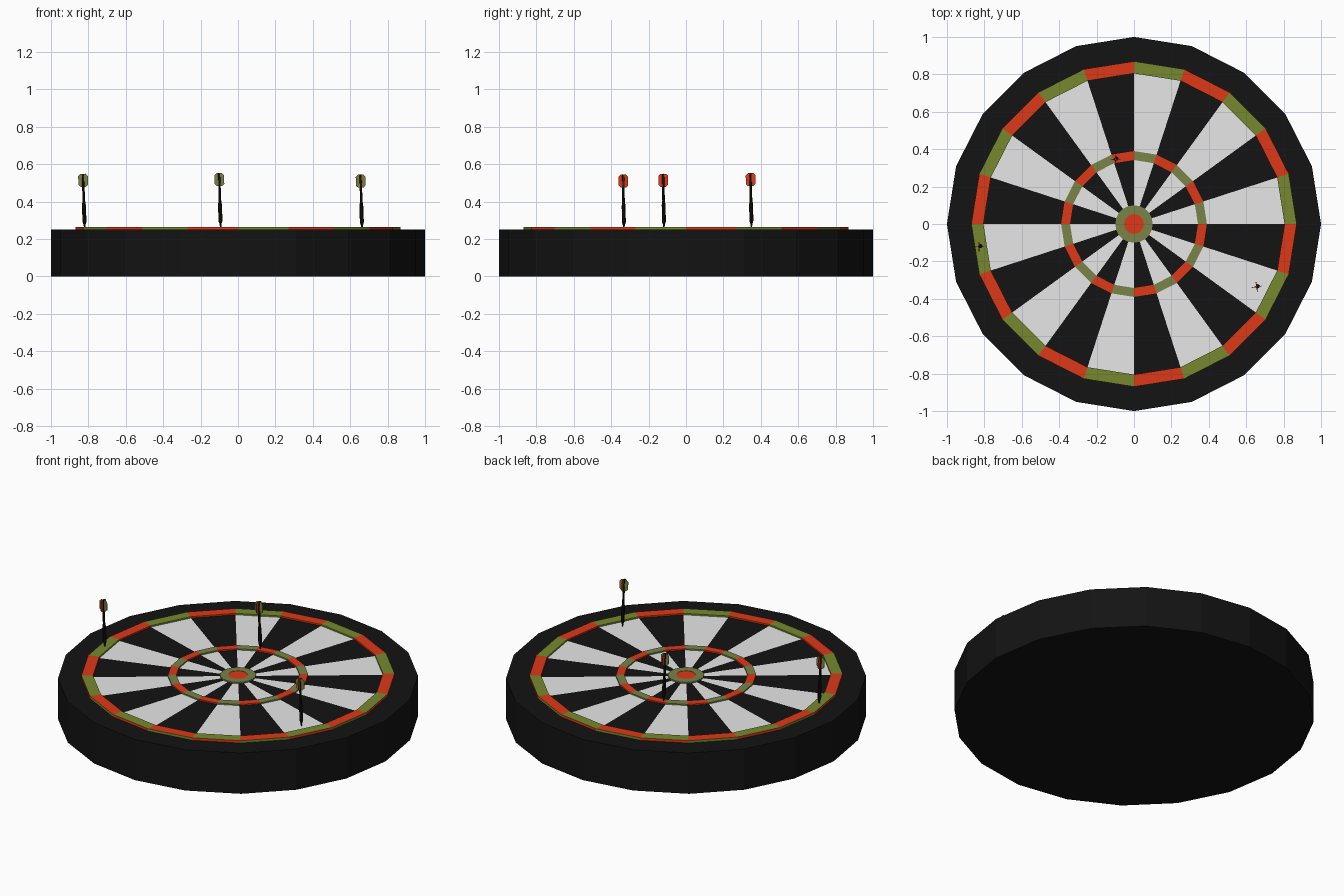
import bpy, bmesh, math
from mathutils import Matrix, Vector

if "Cube" in bpy.data.objects:
    bpy.data.objects.remove(bpy.data.objects["Cube"])

N = 20  # sectors


def mat(name, rgb):
    m = bpy.data.materials.new(name)
    m.diffuse_color = (*rgb, 1)
    m.use_nodes = True
    m.node_tree.nodes["Principled BSDF"].inputs["Base Color"].default_value = m.diffuse_color
    return m


BLACK = mat("black", (0.0065, 0.0065, 0.0065))
WHITE = mat("white", (0.8, 0.8, 0.8))
RED = mat("red", (0.72, 0.04, 0.008))
GREEN = mat("green", (0.18, 0.25, 0.027))
OLIVE = mat("olive_green", (0.19, 0.23, 0.062))
DARK = mat("dart_dark", (0.008, 0.006, 0.004))


def make(name, bm, mats):
    bmesh.ops.recalc_face_normals(bm, faces=bm.faces)
    me = bpy.data.meshes.new(name)
    bm.to_mesh(me)
    bm.free()
    for m in mats:
        me.materials.append(m)
    ob = bpy.data.objects.new(name, me)
    bpy.context.collection.objects.link(ob)
    return ob


def ring(name, r0, r1, z0, z1, mats, swap_wall=False):
    """Raised band of N sectors, alternating colours; r0 = 0 makes a disc."""
    bm = bmesh.new()

    def loop(r, z):
        return [bm.verts.new((r * math.cos(2 * math.pi * i / N),
                              r * math.sin(2 * math.pi * i / N), z)) for i in range(N)]
    lo, hi = loop(r1, z0), loop(r1, z1)
    if r0 > 0:
        ilo, ihi = loop(r0, z0), loop(r0, z1)
    else:
        clo, chi = bm.verts.new((0, 0, z0)), bm.verts.new((0, 0, z1))
    for i in range(N):
        j = (i + 1) % N
        c = i % len(mats)
        wall = (i + 1) % len(mats) if swap_wall else c
        bm.faces.new((lo[i], lo[j], hi[j], hi[i])).material_index = wall
        if r0 > 0:
            polys = [(ihi[i], hi[i], hi[j], ihi[j]), (ilo[i], ilo[j], lo[j], lo[i]),
                     (ilo[i], ihi[i], ihi[j], ilo[j])]
        else:
            polys = [(chi, hi[i], hi[j]), (clo, lo[j], lo[i])]
        for p in polys:
            bm.faces.new(p).material_index = c
    return make(name, bm, mats)


# board and its painted bands
ring("board", 0, 1.0, 0, 0.25, [BLACK])
ring("sector_plate", 0, 0.83, 0.249, 0.256, [WHITE, BLACK])
ring("outer_ring", 0.805, 0.87, 0.249, 0.265, [GREEN, RED], True)
ring("inner_ring", 0.342, 0.39, 0.25, 0.264, [OLIVE, RED])
ring("bull_ring", 0.053, 0.10, 0.25, 0.264, [OLIVE])
ring("bull_centre", 0, 0.054, 0.25, 0.262, [RED])


def dart(name, tip, top, turn):
    tip, top = Vector(tip), Vector(top)
    bm = bmesh.new()
    # turned body: point, barrel, stem (radius, height above the tip)
    profile = [(0.003, -0.01), (0.005, 0.012), (0.011, 0.03), (0.010, 0.12),
               (0.007, 0.14), (0.006, 0.285)]
    loops = [[bm.verts.new((r * math.cos(a * math.pi / 4), r * math.sin(a * math.pi / 4), z))
              for a in range(8)] for r, z in profile]
    for a, b in zip(loops, loops[1:]):
        for i in range(8):
            j = (i + 1) % 8
            bm.faces.new((a[i], a[j], b[j], b[i]))
    bm.faces.new(loops[0][::-1])
    bm.faces.new(loops[-1])
    # crossed flights with clipped corners
    w, c, z0, z1, t = 0.026, 0.012, 0.215, 0.285, 0.0015
    shape = [(-w + c, z0), (w - c, z0), (w, z0 + c), (w, z1 - c),
             (w - c, z1), (-w + c, z1), (-w, z1 - c), (-w, z0 + c)]
    for k in range(2):
        sides = []
        for s in (-t, t):
            sides.append([bm.verts.new((x, s, z) if k == 0 else (s, x, z)) for x, z in shape])
        fs = [bm.faces.new(sides[0]), bm.faces.new(sides[1])]
        for i in range(8):
            j = (i + 1) % 8
            fs.append(bm.faces.new((sides[0][i], sides[0][j], sides[1][j], sides[1][i])))
        for f in fs:
            f.material_index = k + 1
    lean = Vector((0, 0, 1)).rotation_difference(top - tip).to_matrix().to_4x4()
    bm.transform(Matrix.Translation(tip) @ lean @ Matrix.Rotation(turn, 4, 'Z'))
    make(name, bm, [DARK, OLIVE, RED])


# three darts, each leaning slightly
dart("dart_left", (-0.82, -0.118, 0.264), (-0.829, -0.122, 0.549), 0)
dart("dart_back", (-0.093, 0.35, 0.268), (-0.101, 0.345, 0.553), 0)
dart("dart_right", (0.663, -0.332, 0.26), (0.655, -0.336, 0.545), 0.15)
